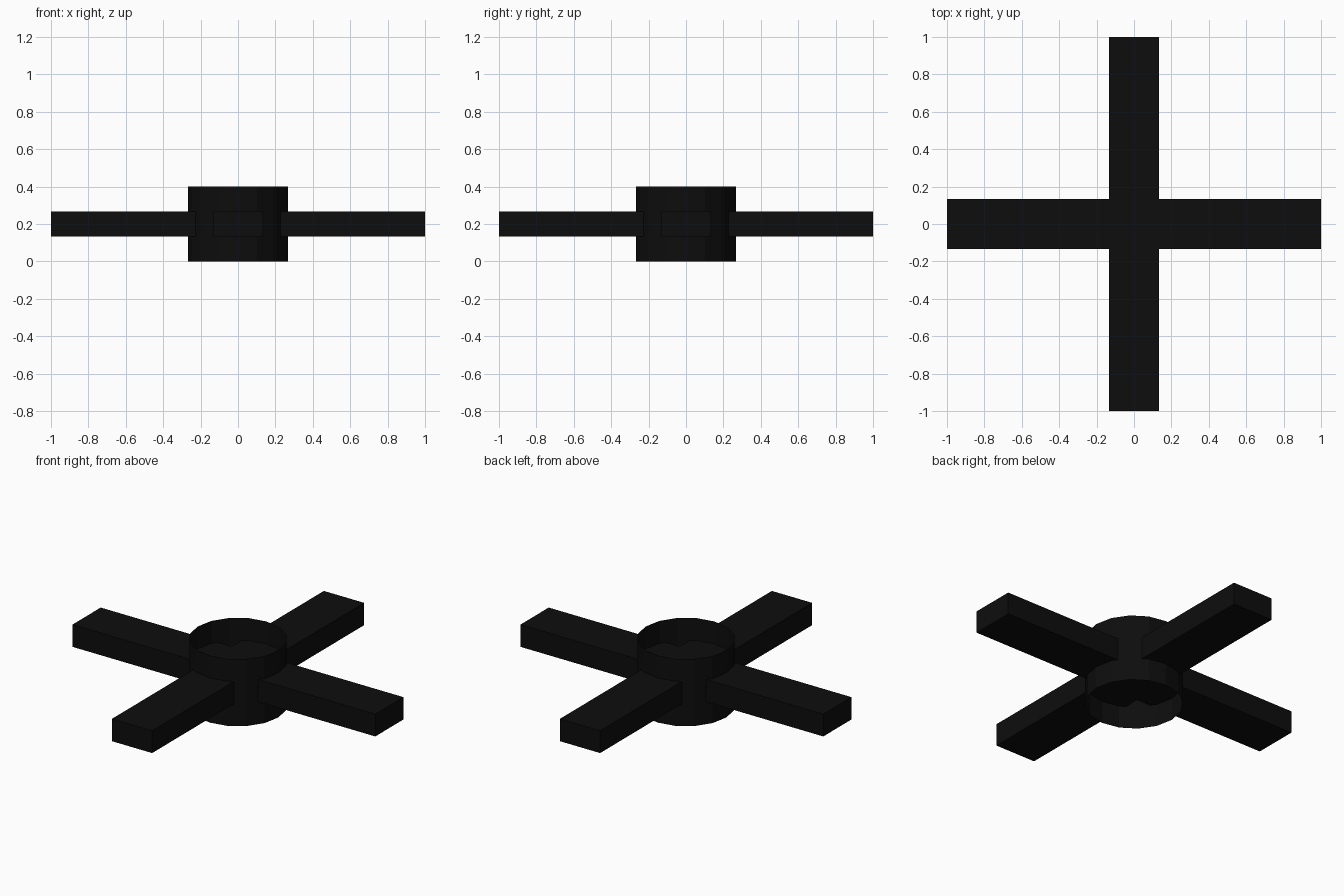
import bpy, bmesh
from mathutils import Vector

old = bpy.data.objects.get("Cube")
if old:
    bpy.data.objects.remove(old, do_unlink=True)

HALF_WIDTH = 0.133
HUB_RADIUS = 0.267
HUB_HEIGHT = 0.4
MID = HUB_HEIGHT / 2

# Single near-black material
black = bpy.data.materials.new("matte_black")
black.use_nodes = True
colour = (0.004, 0.004, 0.004, 1)
black.diffuse_color = colour
black.node_tree.nodes["Principled BSDF"].inputs["Base Color"].default_value = colour


def add_part(name, bm):
    mesh = bpy.data.meshes.new(name)
    bm.to_mesh(mesh)
    bm.free()
    mesh.materials.append(black)
    part = bpy.data.objects.new(name, mesh)
    bpy.context.collection.objects.link(part)
    return part


# Four flat arms extruded from a central block
bm = bmesh.new()
bmesh.ops.create_cube(bm, size=1)
bmesh.ops.scale(bm, vec=(2 * HALF_WIDTH, 2 * HALF_WIDTH, HALF_WIDTH), verts=bm.verts)
bmesh.ops.translate(bm, vec=(0, 0, MID), verts=bm.verts)
bm.normal_update()
sides = [f for f in bm.faces if abs(f.normal.z) < 0.5]
directions = [Vector(f.normal) for f in sides]
for face, direction in zip(sides, directions):
    tip = bmesh.ops.extrude_discrete_faces(bm, faces=[face])["faces"][0]
    bmesh.ops.translate(bm, vec=direction * (1 - HALF_WIDTH), verts=tip.verts)
add_part("cross_arms", bm)

# Thin open hub sleeve around the crossing
bm = bmesh.new()
bmesh.ops.create_cone(bm, cap_ends=False, segments=16, radius1=HUB_RADIUS,
                      radius2=HUB_RADIUS, depth=HUB_HEIGHT)
bmesh.ops.translate(bm, vec=(0, 0, MID), verts=bm.verts)
add_part("hub_sleeve", bm)
